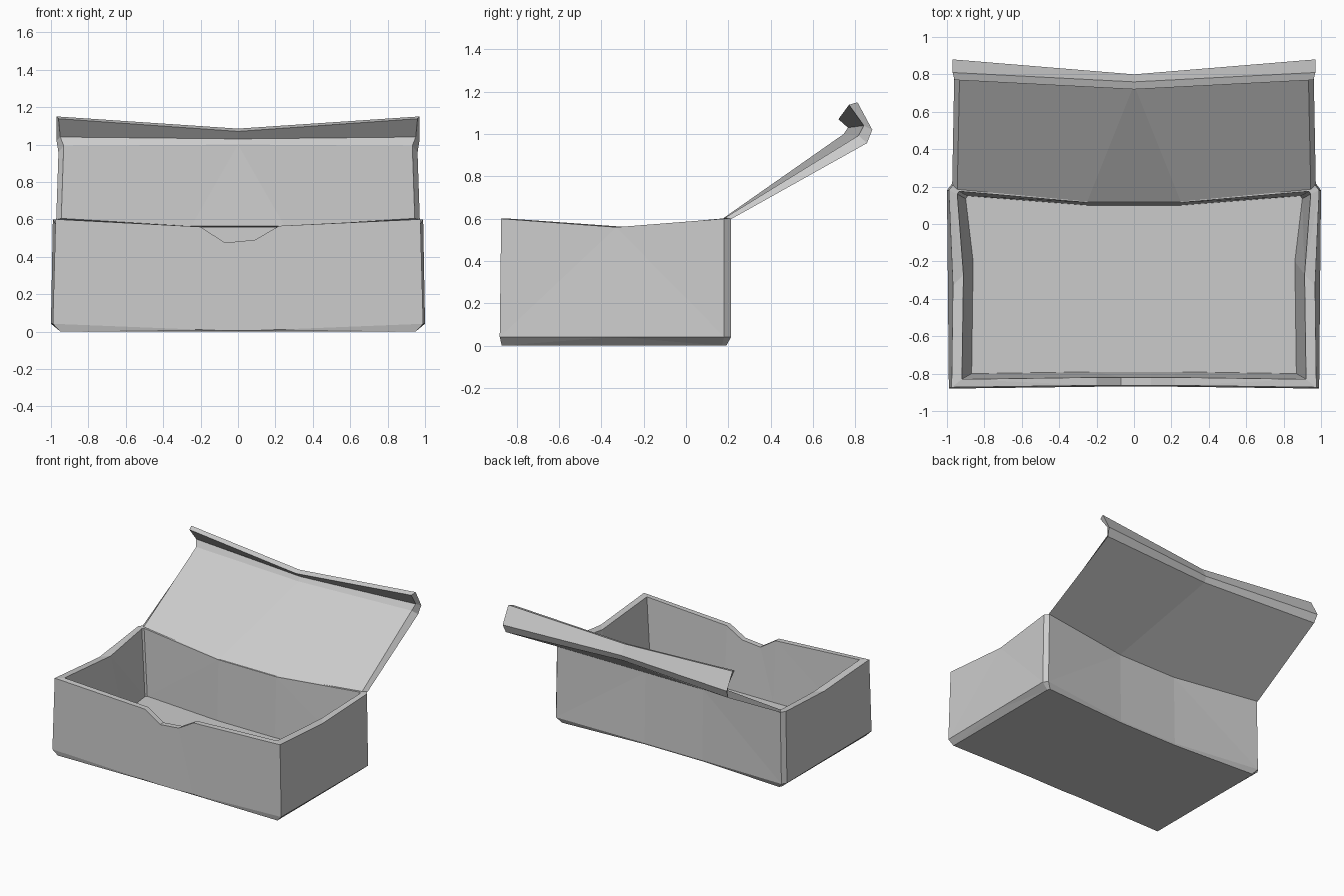
import bpy, bmesh

if "Cube" in bpy.data.objects:
    bpy.data.objects.remove(bpy.data.objects["Cube"])


def build(name, verts_rings, closed_loop, caps):
    """Skin quads between successive rings of points, then cap the ends."""
    bm = bmesh.new()
    rings = [[bm.verts.new(p) for p in ring] for ring in verts_rings]
    n = len(rings[0])
    pairs = list(zip(rings, rings[1:]))
    if closed_loop:
        pairs.append((rings[-1], rings[0]))
    for a, b in pairs:
        for i in range(n):
            j = (i + 1) % n
            bm.faces.new((a[i], a[j], b[j], b[i]))
    for ring_id, ids in caps:
        bm.faces.new([rings[ring_id][i] for i in ids])
    bmesh.ops.remove_doubles(bm, verts=bm.verts, dist=0.0005)
    bmesh.ops.triangulate(bm, faces=[f for f in bm.faces if len(f.verts) > 3])
    bmesh.ops.recalc_face_normals(bm, faces=bm.faces)
    mesh = bpy.data.meshes.new(name)
    bm.to_mesh(mesh)
    bm.free()
    obj = bpy.data.objects.new(name, mesh)
    bpy.context.collection.objects.link(obj)
    return obj


def plan(front_y, front_x, mid, back_side, back_corner, back_mid, z):
    """Box outline: front edge with notch points, sagging sides, bowed back."""
    heights = z if callable(z) else (lambda x, i: z)
    half = [mid, back_side, back_corner, back_mid]
    xy = [(-front_x, front_y)]
    xy += [(x, front_y + 0.01) for x in (-0.2, -0.07, 0.09, 0.22)]
    xy += [(front_x, front_y)] + half + [(-x, y) for x, y in reversed(half)]
    return [(x, y, heights(x, i)) for i, (x, y) in enumerate(xy)]


# Box: underside, chamfer, rim and hollow interior
rim = [0.6, 0.56, 0.475, 0.49, 0.565, 0.6, 0.56, 0.6, 0.6,
       0.56, 0.56, 0.6, 0.6, 0.56]
rim_z = lambda x, i: rim[i]
edge_z = lambda x, i: 0.002 + 0.04 * abs(x)
ids = range(14)
build("box", [
    plan(-0.87, 0.95, (0.95, -0.33), (0.95, 0.17), (0.94, 0.19), (0.25, 0.15), 0),
    plan(-0.88, 0.99, (0.995, -0.33), (1.0, 0.18), (0.975, 0.213), (0.25, 0.155), edge_z),
    plan(-0.873, 0.975, (0.968, -0.33), (0.99, 0.18), (0.965, 0.213), (0.25, 0.145), rim_z),
    plan(-0.83, 0.92, (0.912, -0.27), (0.945, 0.16), (0.935, 0.175), (0.25, 0.115), rim_z),
    plan(-0.80, 0.868, (0.86, -0.2), (0.90, 0.135), (0.89, 0.15), (0.25, 0.10), 0.09),
], False, [(0, ids), (4, ids)])

# Lid: cross-sections at the side and at the bowed middle, mirrored in x
side = [(0.945, 0.185, 0.605), (0.932, 0.815, 0.993), (0.95, 0.84, 1.04),
        (0.96, 0.77, 1.138), (0.97, 0.81, 1.15), (0.97, 0.88, 1.02),
        (0.96, 0.855, 0.957), (0.972, 0.213, 0.598)]
middle = [(0.25, 0.12, 0.563), (0, 0.745, 1.0), (0, 0.765, 1.03),
          (0, 0.72, 1.07), (0, 0.76, 1.085), (0, 0.80, 1.01),
          (0, 0.783, 0.965), (0.25, 0.145, 0.56)]
flip = lambda pts: [(-x, y, z) for x, y, z in pts]
quads = [(0, 1, 6, 7), (1, 2, 5, 6), (2, 3, 4, 5)]

# Middle hinge strip closes the two halves, which meet at x = 0 above it
bm_sections = [flip(side), flip(middle), middle, side]
bm = bmesh.new()
rows = [[bm.verts.new(p) for p in s] for s in bm_sections]
for a, b in ((rows[0], rows[1]), (rows[2], rows[3])):
    for i in range(8):
        j = (i + 1) % 8
        bm.faces.new((a[i], a[j], b[j], b[i]))
left, right = rows[1], rows[2]
bm.faces.new((left[0], right[0], right[1]))
bm.faces.new((left[7], left[6], right[7]))
bm.faces.new((left[0], left[7], right[7], right[0]))
for row in (rows[0], rows[3]):
    for q in quads:
        bm.faces.new([row[i] for i in q])
bmesh.ops.remove_doubles(bm, verts=bm.verts, dist=0.0005)
bmesh.ops.recalc_face_normals(bm, faces=bm.faces)
mesh = bpy.data.meshes.new("lid")
bm.to_mesh(mesh)
bm.free()
bpy.context.collection.objects.link(bpy.data.objects.new("lid", mesh))
